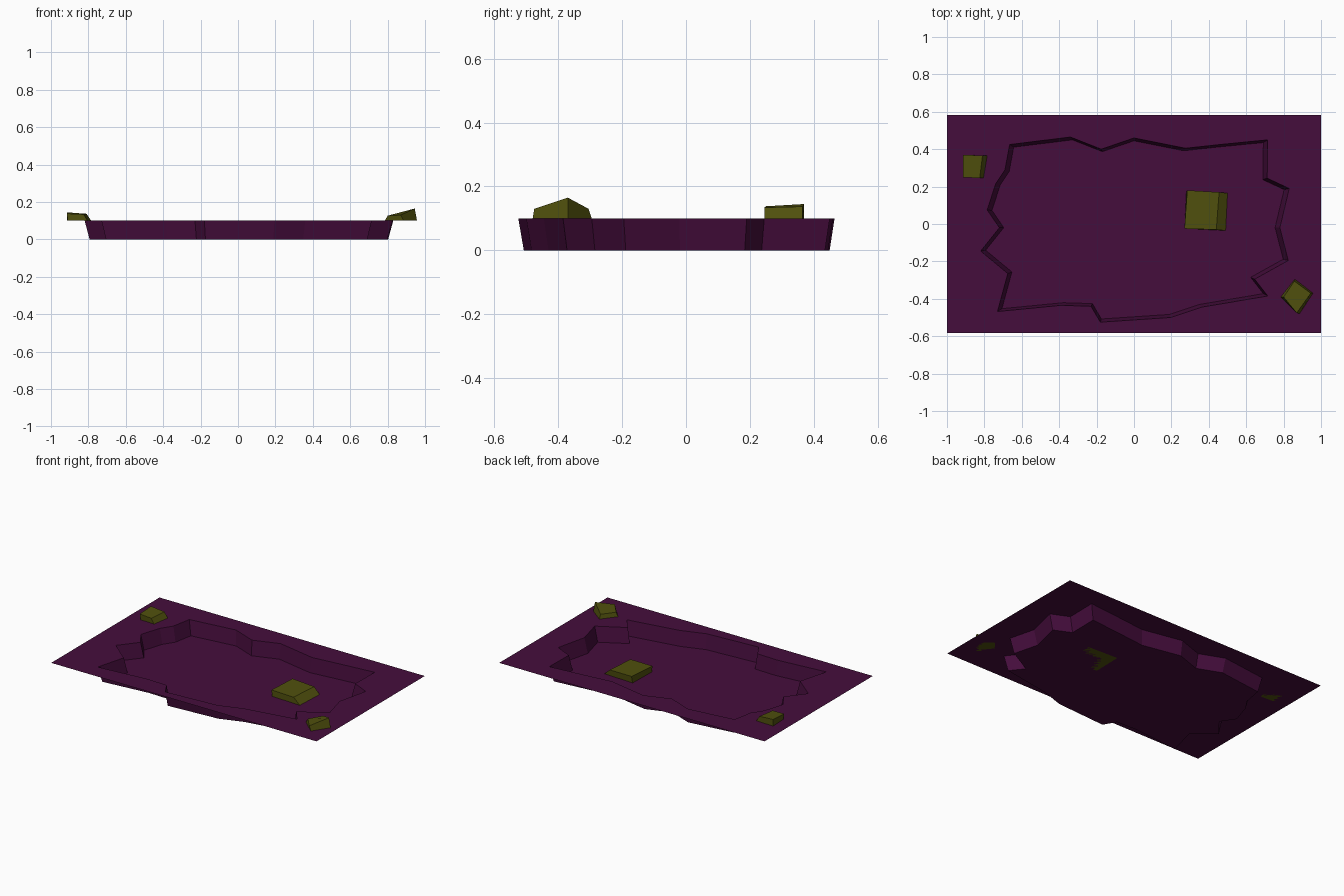
import bpy, bmesh

if "Cube" in bpy.data.objects:
    bpy.data.objects.remove(bpy.data.objects["Cube"])

def material(name, rgb):
    m = bpy.data.materials.new(name)
    m.diffuse_color = (*rgb, 1)
    m.use_nodes = True
    m.node_tree.nodes["Principled BSDF"].inputs["Base Color"].default_value = m.diffuse_color
    return m

soil = material("purple_soil", (0.06, 0.004, 0.045))
stone = material("olive_stone", (0.08, 0.08, 0.004))

def finish(name, bm, mat):
    me = bpy.data.meshes.new(name)
    bm.to_mesh(me)
    bm.free()
    me.materials.append(mat)
    ob = bpy.data.objects.new(name, me)
    bpy.context.collection.objects.link(ob)
    return ob

RIM = 0.1        # height of the ground sheet
TAPER = 0.967    # pit floor outline relative to its rim

# jagged pit rim, clockwise seen from above
outline = [(-.665, .425), (-.34, .465), (-.175, .40), (0, .46), (.275, .405),
           (.46, .425), (.715, .45), (.712, .245), (.83, .19), (.78, -.02),
           (.825, -.195), (.645, -.295), (.715, -.385), (.36, -.445),
           (.195, -.50), (-.18, -.525), (-.23, -.44), (-.39, -.435),
           (-.73, -.468), (-.675, -.265), (-.82, -.145), (-.72, -.02),
           (-.785, .075), (-.74, .215), (-.69, .29)]

# ground sheet with the pit opening
bm = bmesh.new()
edges = []
for loop in (outline, [(-1, -.583), (1, -.583), (1, .583), (-1, .583)]):
    vs = [bm.verts.new((x, y, RIM)) for x, y in loop]
    edges += [bm.edges.new((vs[i - 1], vs[i])) for i in range(len(vs))]
bmesh.ops.triangle_fill(bm, edges=edges, use_beauty=True, normal=(0, 0, 1))
for f in bm.faces:
    f.normal_update()
    if f.normal.z < 0:
        f.normal_flip()
finish("ground_sheet", bm, soil)

# pit: sloping walls and flat floor
bm = bmesh.new()
top = [bm.verts.new((x, y, RIM)) for x, y in outline]
low = [bm.verts.new((x * TAPER, y * TAPER, 0)) for x, y in outline]
for i in range(len(top)):
    bm.faces.new((top[i - 1], low[i - 1], low[i], top[i]))
bm.faces.new(low[::-1])
finish("pit", bm, soil)

# rocks: six-sided blocks, corners counter-clockwise from above
def rock(name, z, base, crown):
    bm = bmesh.new()
    b = [bm.verts.new((x, y, z)) for x, y in base]
    t = [bm.verts.new((x, y, z + h)) for x, y, h in crown]
    bm.faces.new(b[::-1])
    bm.faces.new(t)
    for i in range(4):
        bm.faces.new((b[i - 1], b[i], t[i], t[i - 1]))
    finish(name, bm, stone)

rock("rock_left", RIM,
     [(-.91, .25), (-.805, .245), (-.785, .365), (-.915, .37)],
     [(-.915, .25, .038), (-.825, .245, .034), (-.81, .365, .037), (-.915, .37, .045)])
rock("rock_right", RIM,
     [(.785, -.39), (.885, -.48), (.957, -.37), (.86, -.295)],
     [(.80, -.39, .027), (.87, -.475, .03), (.945, -.37, .065), (.857, -.305, .03)])
rock("rock_in_pit", 0,
     [(.275, -.025), (.49, -.035), (.50, .165), (.28, .175)],
     [(.27, -.025, .042), (.44, -.03, .04), (.455, .17, .04), (.285, .18, .045)])
